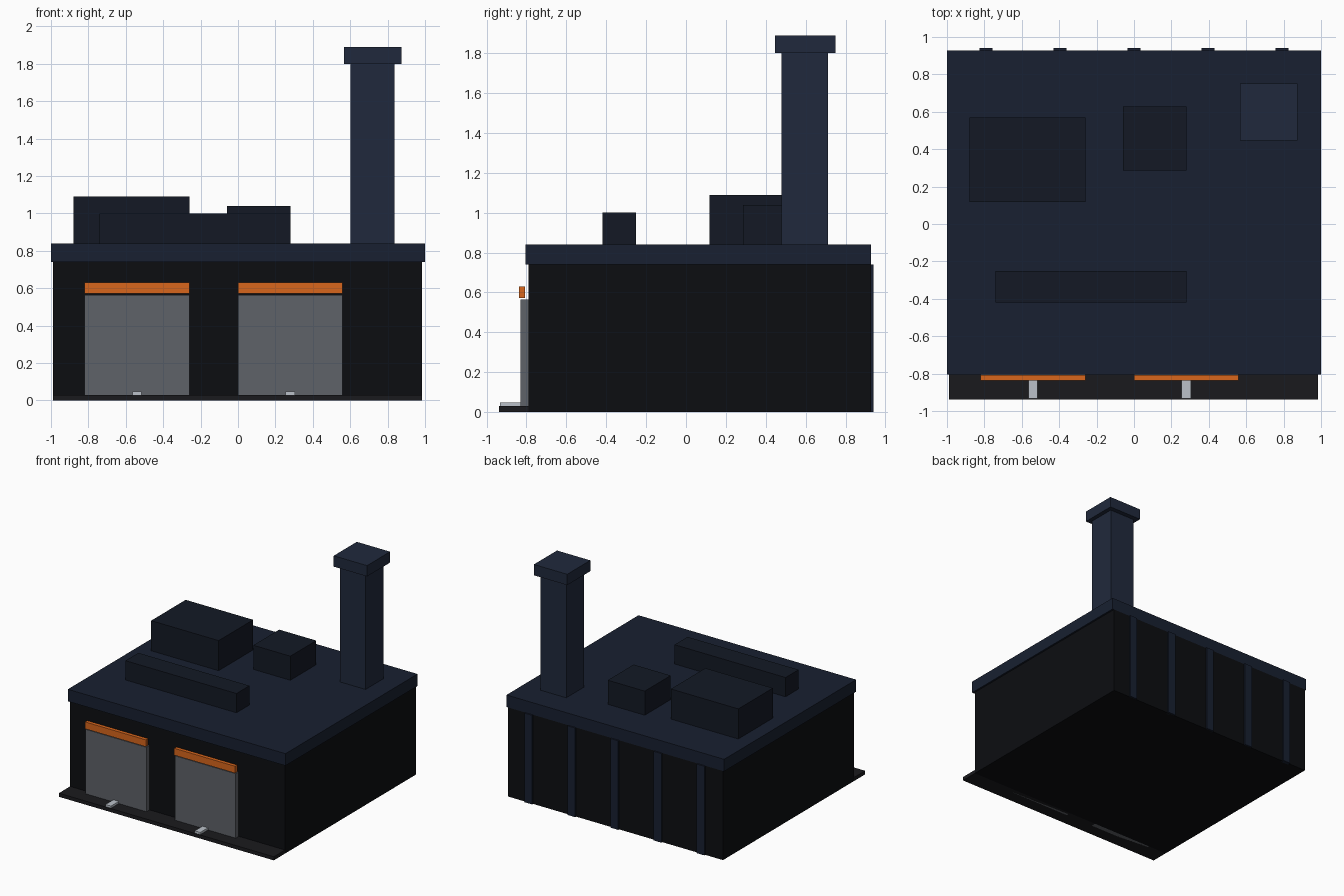
import bpy, bmesh

if "Cube" in bpy.data.objects:
    bpy.data.objects.remove(bpy.data.objects["Cube"])


def mat(name, r, g, b):
    # sRGB 0-255 to linear viewport colour
    m = bpy.data.materials.new(name)
    m.diffuse_color = [(c / 255) ** 2.2 for c in (r, g, b)] + [1]
    m.use_nodes = True
    m.node_tree.nodes["Principled BSDF"].inputs["Base Color"].default_value = m.diffuse_color
    return m


def box(name, x, y, z, material):
    # Axis-aligned box from (min, max) ranges
    me = bpy.data.meshes.new(name)
    bm = bmesh.new()
    bmesh.ops.create_cube(bm, size=1)
    for v in bm.verts:
        v.co = [lo + (c + 0.5) * (hi - lo) for c, (lo, hi) in zip(v.co, (x, y, z))]
    bm.to_mesh(me)
    bm.free()
    me.materials.append(material)
    ob = bpy.data.objects.new(name, me)
    bpy.context.collection.objects.link(ob)
    return ob


WALL = mat("wall_black", 20, 21, 24)
APRON = mat("apron_asphalt", 32, 32, 35)
ROOF = mat("roof_navy", 30, 37, 52)
UNIT = mat("unit_dark", 26, 31, 41)
STACK = mat("stack_blue", 37, 45, 62)
DOOR = mat("door_grey", 95, 98, 104)
ORANGE = mat("trim_orange", 215, 102, 34)
STEEL = mat("dock_steel", 185, 192, 200)

# Main building
box("walls", (-0.99, 0.985), (-0.79, 0.928), (0, 0.74), WALL)
box("roof_slab", (-1, 1), (-0.805, 0.928), (0.74, 0.84), ROOF)
box("loading_apron", (-0.99, 0.985), (-0.937, -0.79), (0, 0.03), APRON)

# Loading bays: door, orange header and dock plate
for i, x in enumerate((-0.54, 0.28)):
    box(f"bay_door_{i}", (x - 0.28, x + 0.28), (-0.83, -0.79), (0, 0.565), DOOR)
    box(f"door_header_{i}", (x - 0.28, x + 0.28), (-0.838, -0.808), (0.573, 0.63), ORANGE)
    box(f"dock_plate_{i}", (x - 0.025, x + 0.025), (-0.932, -0.83), (0.03, 0.048), STEEL)

# Pilasters along the back wall
for i in range(5):
    x = (i - 2) * 0.396
    box(f"back_pilaster_{i}", (x - 0.035, x + 0.035), (0.91, 0.94), (0, 0.74), ROOF)

# Rooftop units
box("large_roof_unit", (-0.88, -0.26), (0.117, 0.57), (0.84, 1.09), UNIT)
box("small_roof_unit", (-0.06, 0.28), (0.287, 0.627), (0.84, 1.04), UNIT)
box("roof_duct", (-0.74, 0.28), (-0.42, -0.25), (0.84, 1.0), UNIT)

# Chimney
box("chimney_shaft", (0.602, 0.838), (0.478, 0.712), (0.84, 1.8), STACK)
box("chimney_cap", (0.567, 0.873), (0.447, 0.75), (1.8, 1.89), STACK)
